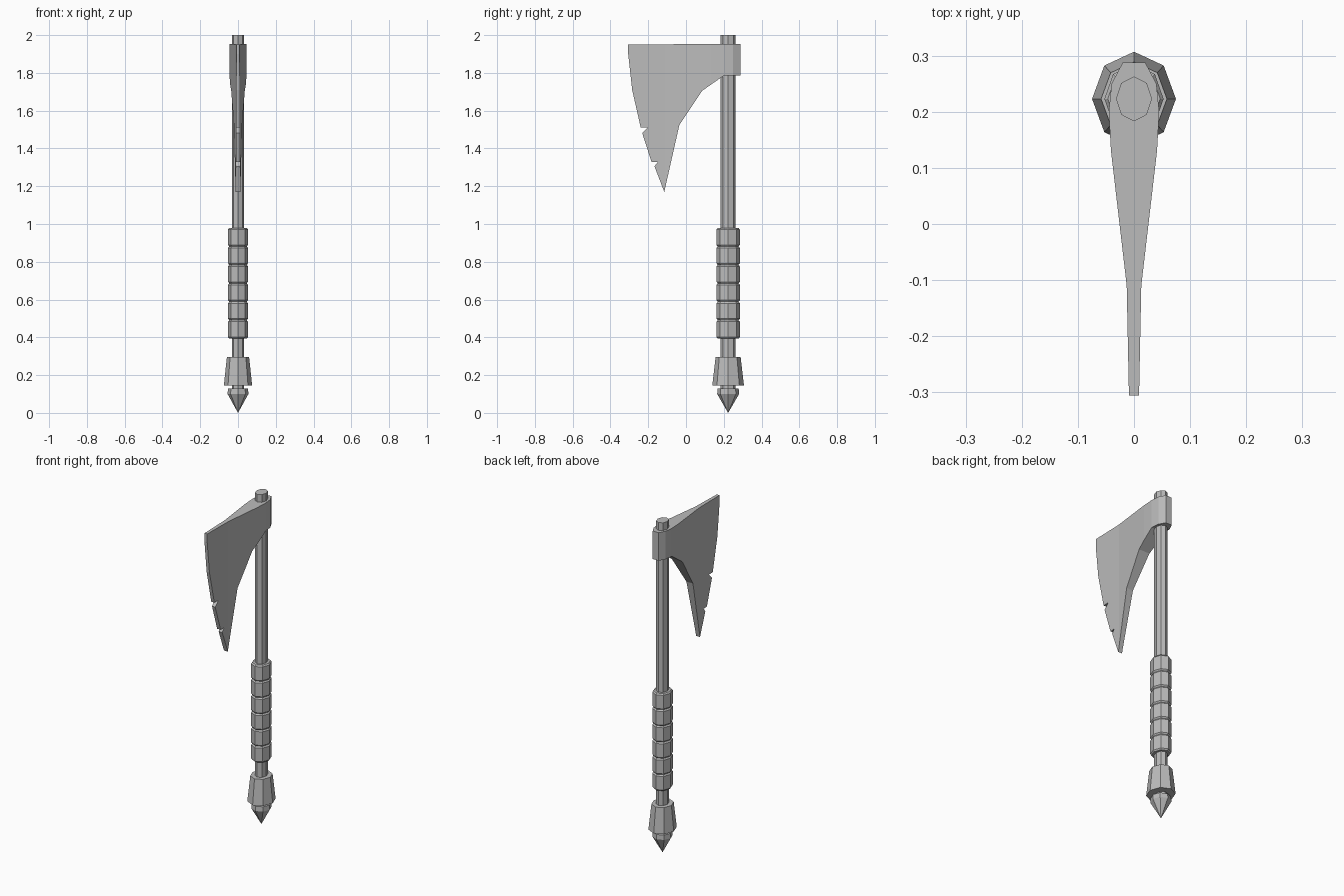
import bpy
import bmesh
import math

cube = bpy.data.objects.get("Cube")
if cube:
    bpy.data.objects.remove(cube, do_unlink=True)

AXIS_Y = 0.223   # handle axis
SQUASH = 0.87    # handle is slightly oval

grey = bpy.data.materials.new("plain grey")
grey.use_nodes = True
colour = (0.5, 0.5, 0.5, 1)
grey.diffuse_color = colour
grey.node_tree.nodes["Principled BSDF"].inputs["Base Color"].default_value = colour


def add_object(name, bm):
    bmesh.ops.recalc_face_normals(bm, faces=bm.faces)
    mesh = bpy.data.meshes.new(name)
    bm.to_mesh(mesh)
    bm.free()
    mesh.materials.append(grey)
    obj = bpy.data.objects.new(name, mesh)
    bpy.context.collection.objects.link(obj)
    return obj


def turned(name, profile, squash=SQUASH, sides=8):
    """Closed eight-sided turned part from (radius, height) pairs."""
    bm = bmesh.new()
    rings = []
    for r, z in profile:
        ring = []
        for i in range(sides):
            a = math.tau * i / sides
            ring.append(bm.verts.new((r * squash * math.cos(a), AXIS_Y + r * math.sin(a), z)))
        rings.append(ring)
    for low, high in zip(rings, rings[1:]):
        for i in range(sides):
            j = (i + 1) % sides
            bm.faces.new((low[i], low[j], high[j], high[i]))
    bm.faces.new(rings[0])
    bm.faces.new(rings[-1])
    bmesh.ops.remove_doubles(bm, verts=bm.verts, dist=0.0005)
    return add_object(name, bm)


# Handle, pommel spike and collar
turned("shaft", [(0.04, 0.11), (0.04, 2.0)], 0.8)
turned("pommel_spike", [(0.0001, 0.0), (0.058, 0.1), (0.056, 0.128)], 0.95)
turned("pommel_collar", [(0.084, 0.145), (0.066, 0.297)], 0.89)

# Grip of six wrapped bands separated by narrow grooves
grip = []
bottom, pitch, count = 0.393, 0.0977, 6
for k in range(count):
    z = bottom + k * pitch
    grip += [(0.055, z), (0.062, z + 0.008), (0.062, z + pitch - 0.008), (0.055, z + pitch)]
turned("grip", grip, 0.85)

# Axe head outline in (y, z): socket, beard, chipped cutting edge
outline = [(0.288, 1.954), (0.288, 1.785), (0.2, 1.785), (0.085, 1.705),
           (-0.035, 1.525), (-0.115, 1.17), (-0.167, 1.305), (-0.15, 1.327),
           (-0.182, 1.327), (-0.232, 1.482), (-0.202, 1.512), (-0.24, 1.512),
           (-0.285, 1.71), (-0.306, 1.9), (-0.306, 1.95)]
# Half thickness at stations along y
stations = [(-0.306, 0.009), (-0.11, 0.013), (0.13, 0.041), (0.2, 0.045),
            (0.25, 0.04), (0.288, 0.02)]


def half_width(y):
    for (y0, w0), (y1, w1) in zip(stations, stations[1:]):
        if y <= y1:
            return w0 + (w1 - w0) * (y - y0) / (y1 - y0)
    return stations[-1][1]


bm = bmesh.new()
bm.faces.new([bm.verts.new((-1, y, z)) for y, z in outline])
for y, _ in stations[1:-1]:
    bmesh.ops.bisect_plane(bm, geom=bm.verts[:] + bm.edges[:] + bm.faces[:],
                           plane_co=(0, y, 0), plane_no=(0, 1, 0))
result = bmesh.ops.extrude_face_region(bm, geom=bm.faces[:], use_keep_orig=True)
for v in result["geom"]:
    if isinstance(v, bmesh.types.BMVert):
        v.co.x = 1
for v in bm.verts:
    v.co.x *= half_width(v.co.y)
add_object("axe_head", bm)
